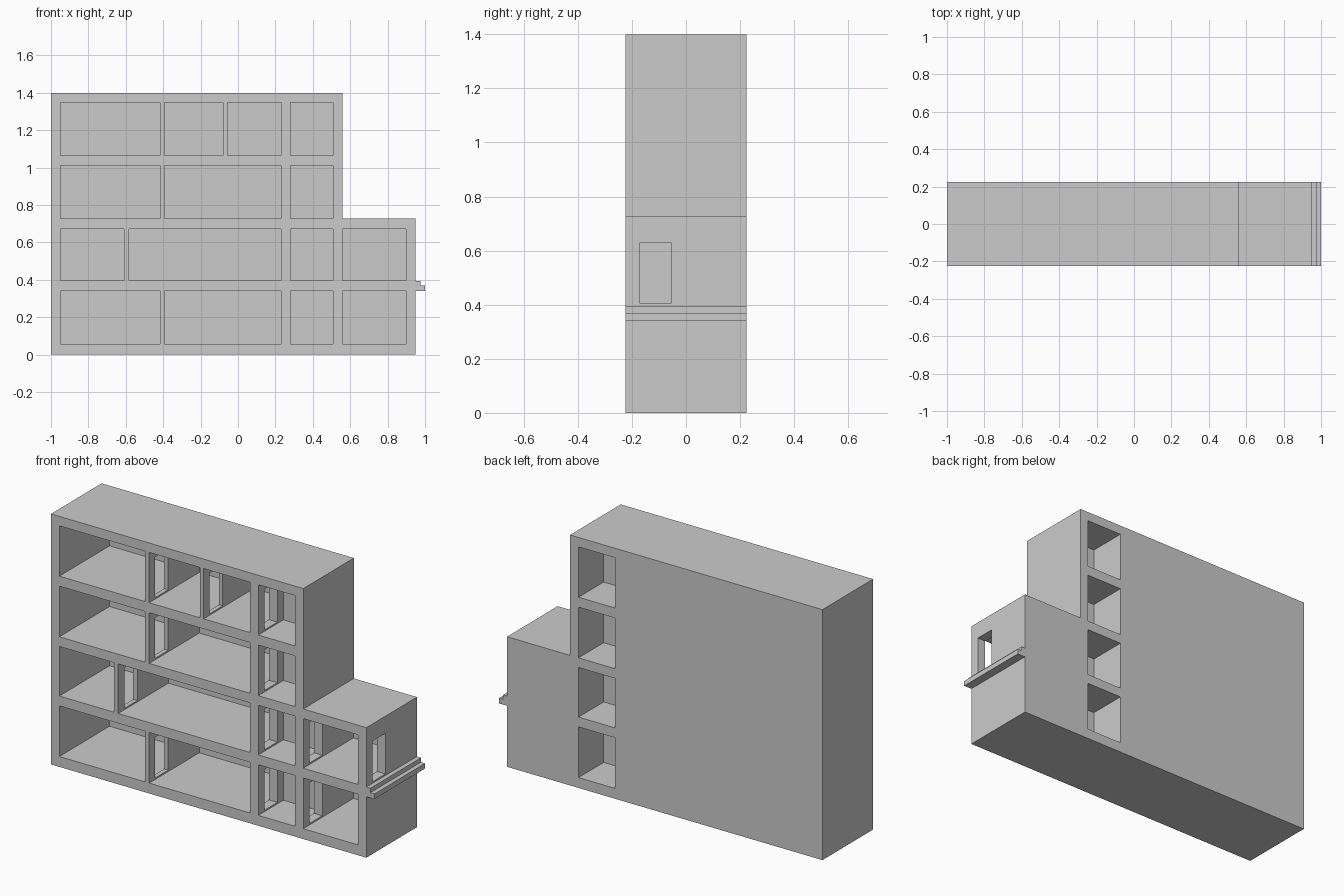
import bpy
import bmesh

cube = bpy.data.objects.get("Cube")
if cube:
    bpy.data.objects.remove(cube, do_unlink=True)

HALF = 0.2235     # half depth of the building
SKIN = 0.002      # half thickness of the thin back and middle walls

grey = bpy.data.materials.new("plain_grey")
grey.use_nodes = True
colour = (0.6, 0.6, 0.6, 1)
grey.diffuse_color = colour
grey.node_tree.nodes["Principled BSDF"].inputs["Base Color"].default_value = colour


def finish(name, bm):
    bmesh.ops.recalc_face_normals(bm, faces=bm.faces)
    mesh = bpy.data.meshes.new(name)
    bm.to_mesh(mesh)
    bm.free()
    mesh.materials.append(grey)
    obj = bpy.data.objects.new(name, mesh)
    bpy.context.collection.objects.link(obj)
    return obj


def extrude_profile(name, points):
    """Extrude an x-z outline through the full depth."""
    bm = bmesh.new()
    face = bm.faces.new([bm.verts.new((x, -HALF, z)) for x, z in points])
    new = bmesh.ops.extrude_face_region(bm, geom=[face])["geom"]
    verts = [v for v in new if isinstance(v, bmesh.types.BMVert)]
    bmesh.ops.translate(bm, verts=verts, vec=(0, 2 * HALF, 0))
    return finish(name, bm)


def boxes(name, spans):
    """One mesh of separate boxes, each given as x, y and z ranges."""
    bm = bmesh.new()
    for span in spans:
        verts = bmesh.ops.create_cube(bm, size=1)["verts"]
        for v in verts:
            v.co = [(lo + hi) / 2 + c * (hi - lo) for c, (lo, hi) in zip(v.co, span)]
    return finish(name, bm)


def cut(target, cutter):
    cutter.hide_render = True
    mod = target.modifiers.new(cutter.name, 'BOOLEAN')
    mod.operation = 'DIFFERENCE'
    mod.solver = 'EXACT'
    mod.object = cutter
    bpy.context.view_layer.objects.active = target
    bpy.ops.object.modifier_apply(modifier=mod.name)
    bpy.data.objects.remove(cutter, do_unlink=True)


# Stepped block of the building
building = extrude_profile("building", [
    (-1, 0), (0.95, 0), (0.95, 0.727), (0.56, 0.727), (0.56, 1.4), (-1, 1.4)])

# Rooms on each storey, from the ground up
storeys = [(0.058, 0.341), (0.396, 0.673), (0.727, 1.01), (1.066, 1.347)]
stair = (0.282, 0.508)
wing = (0.56, 0.898)
rooms = [
    [(-0.948, -0.418), (-0.393, 0.23), wing],
    [(-0.948, -0.61), (-0.584, 0.23), wing],
    [(-0.948, -0.418), (-0.393, 0.23)],
    [(-0.948, -0.418), (-0.393, -0.08), (-0.056, 0.23)],
]
front = (-HALF - 0.1, HALF - 2 * SKIN)
stair_front = (-HALF - 0.1, -SKIN)
stair_back = (SKIN, HALF + 0.1)

room_boxes, door_boxes = [], []
for z, row in zip(storeys, rooms):
    room_boxes += [(x, front, z) for x in row]
    room_boxes += [(stair, stair_front, z), (stair, stair_back, z)]
    # A doorway through every wall between neighbouring rooms
    line = sorted(row + [stair])
    for a, b in zip(line, line[1:]):
        door_boxes.append(((a[1] - 0.01, b[0] + 0.01), (-0.17, -0.055),
                           (z[0] + 0.008, z[0] + 0.235)))

# Outside doorway onto the ledge
floor = storeys[1][0]
door_boxes.append(((0.88, 0.97), (-0.17, -0.055), (floor + 0.008, floor + 0.235)))

cut(building, boxes("room_cutter", room_boxes))
cut(building, boxes("doorway_cutter", door_boxes))

# Stepped ledge below the outside doorway
extrude_profile("ledge", [
    (0.95, 0.341), (1, 0.341), (1, 0.37), (0.975, 0.37), (0.975, 0.395), (0.95, 0.395)])
